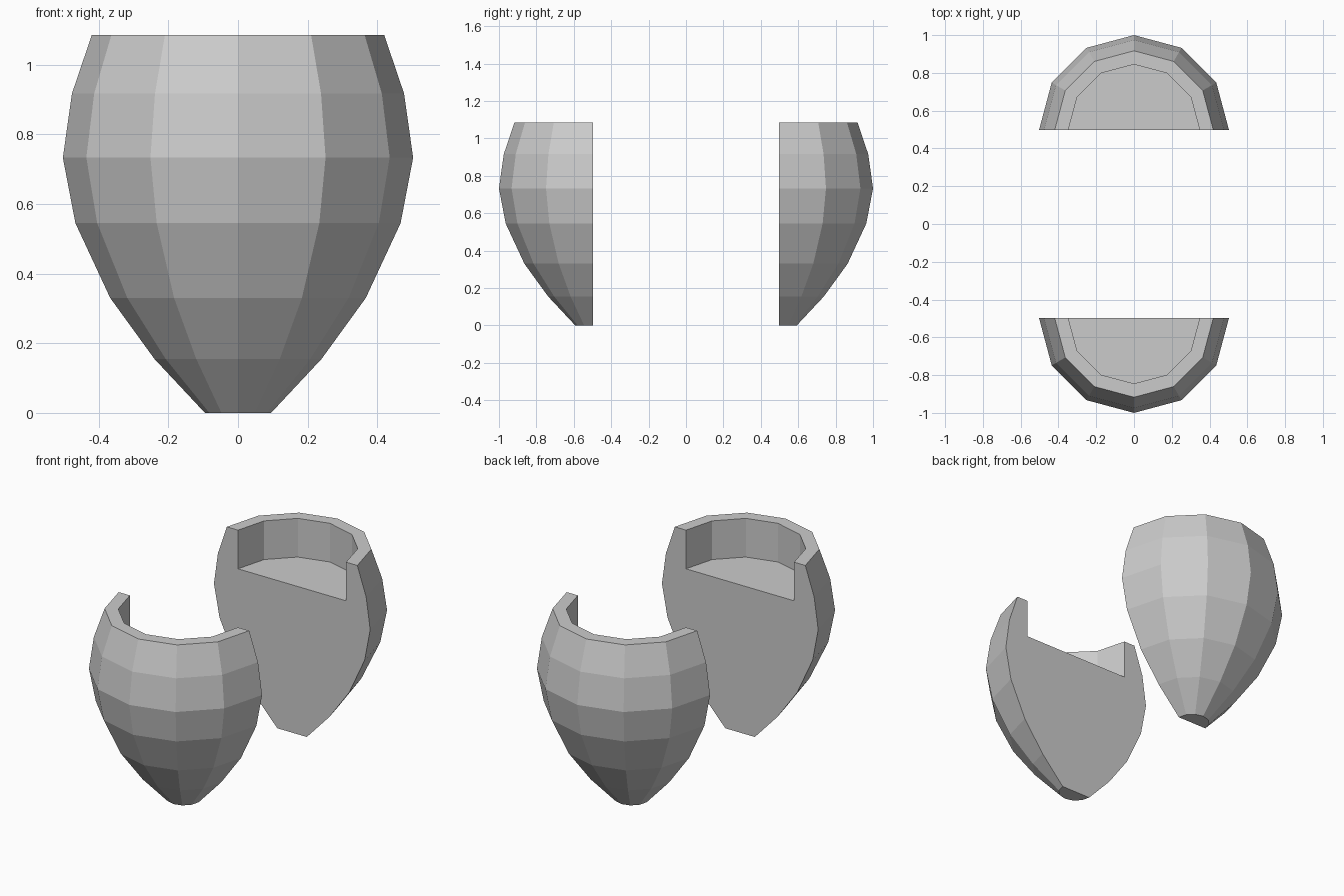
import bpy, bmesh, math

cube = bpy.data.objects.get("Cube")
if cube:
    bpy.data.objects.remove(cube, do_unlink=True)

grey = bpy.data.materials.new("plain grey")
grey.use_nodes = True
colour = (0.6, 0.6, 0.6, 1)
grey.diffuse_color = colour
grey.node_tree.nodes["Principled BSDF"].inputs["Base Color"].default_value = colour

# Radius and height: outer wall from the base up, then rim and recess floor
PROFILE = [(0.095, 0), (0.24, 0.155), (0.367, 0.33), (0.467, 0.545),
           (0.503, 0.733), (0.477, 0.917), (0.42, 1.085),
           (0.348, 1.085), (0.348, 0.86)]
SEGMENTS = 6      # facets in half a turn
CUT = 0.497       # distance of each flat cut from the centre


def half_pot(name, turn):
    """Half of a faceted pot with a shallow recess, flat side facing the centre."""
    bm = bmesh.new()
    columns = []
    for i in range(SEGMENTS + 1):
        a = math.pi * i / SEGMENTS
        columns.append([bm.verts.new((r * math.cos(a), r * math.sin(a) + CUT, z))
                        for r, z in PROFILE])
    # Facets of the outer wall, rim and recess wall
    for a, b in zip(columns, columns[1:]):
        for j in range(len(PROFILE) - 1):
            bm.faces.new((a[j], b[j], b[j + 1], a[j + 1]))
    # Base, recess floor and flat cut
    bm.faces.new([c[0] for c in columns])
    bm.faces.new([c[-1] for c in columns])
    bm.faces.new(columns[0] + columns[-1][::-1])
    bmesh.ops.recalc_face_normals(bm, faces=bm.faces)
    mesh = bpy.data.meshes.new(name)
    bm.to_mesh(mesh)
    bm.free()
    mesh.materials.append(grey)
    obj = bpy.data.objects.new(name, mesh)
    obj.rotation_euler.z = turn
    bpy.context.collection.objects.link(obj)


half_pot("back_half", 0)
half_pot("front_half", math.pi)
